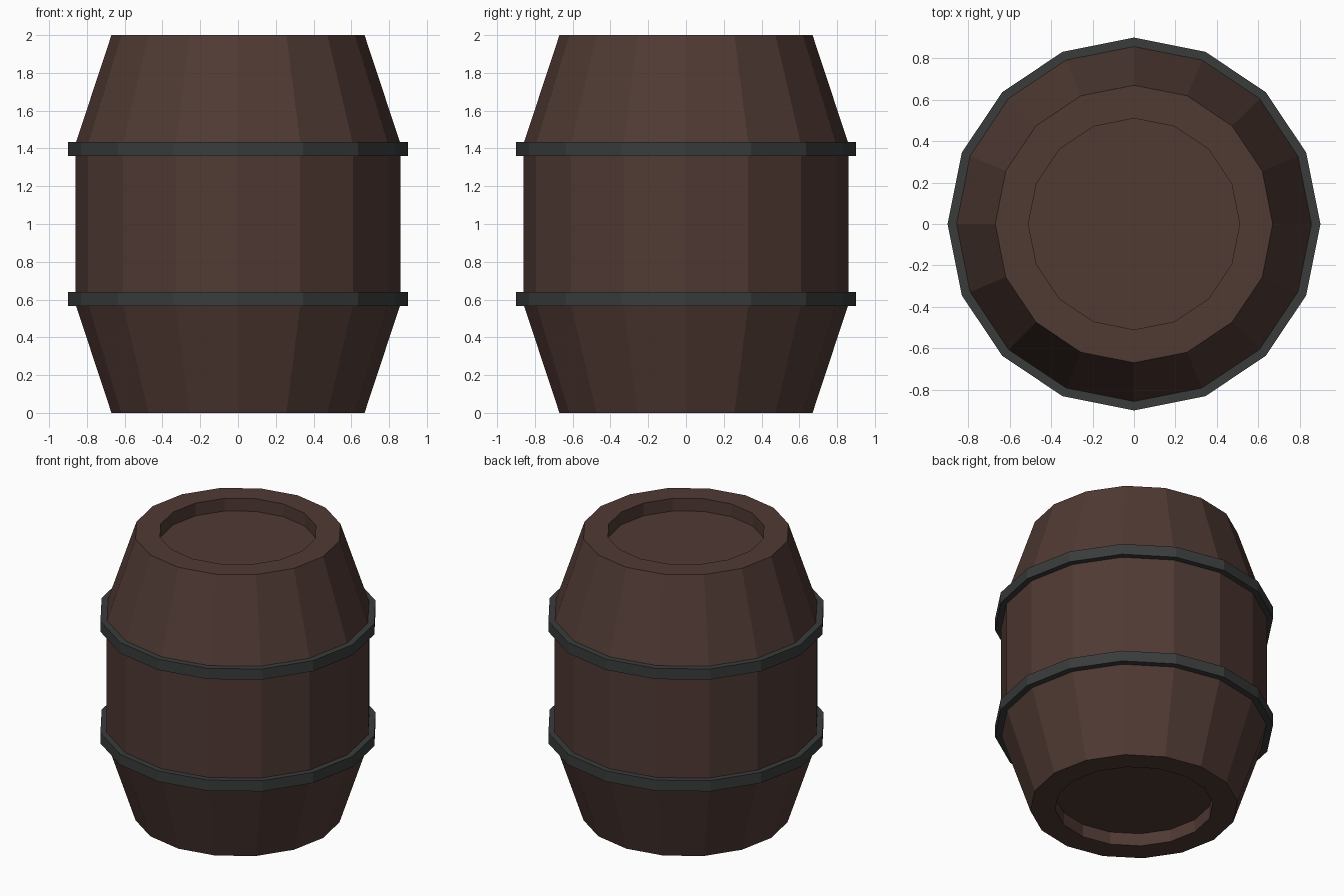
import bpy, bmesh, math

if "Cube" in bpy.data.objects:
    bpy.data.objects.remove(bpy.data.objects["Cube"])

SIDES = 16


def material(name, rgb):
    m = bpy.data.materials.new(name)
    m.diffuse_color = (*rgb, 1)
    m.use_nodes = True
    m.node_tree.nodes["Principled BSDF"].inputs["Base Color"].default_value = m.diffuse_color
    return m


def lathe(name, profile, mat, closed=False):
    """Revolve (radius, z) points, listed bottom to top on the outside."""
    bm = bmesh.new()
    rings = []
    for r, z in profile:
        rings.append([bm.verts.new((r * math.cos(2 * math.pi * i / SIDES),
                                    r * math.sin(2 * math.pi * i / SIDES), z))
                      for i in range(SIDES)])
    pairs = list(zip(rings, rings[1:]))
    if closed:
        pairs.append((rings[-1], rings[0]))
    else:
        bm.faces.new(rings[0][::-1])
        bm.faces.new(rings[-1])
    for a, b in pairs:
        for i in range(SIDES):
            j = (i + 1) % SIDES
            bm.faces.new((a[i], a[j], b[j], b[i]))
    bmesh.ops.recalc_face_normals(bm, faces=bm.faces)
    mesh = bpy.data.meshes.new(name)
    bm.to_mesh(mesh)
    bm.free()
    mesh.materials.append(mat)
    obj = bpy.data.objects.new(name, mesh)
    bpy.context.collection.objects.link(obj)
    return obj


wood = material("dark_wood", (0.08, 0.042, 0.034))
iron = material("dark_iron", (0.042, 0.045, 0.045))

# Barrel body with a recessed lid at both ends
lower = [(0.51, 0.09), (0.51, 0.0), (0.67, 0.0), (0.86, 0.575)]
upper = [(r, 2 - z) for r, z in reversed(lower)]
lathe("barrel_body", lower + upper, wood)

# Two iron hoops
for name, z in (("lower_hoop", 0.603), ("upper_hoop", 1.397)):
    lathe(name, [(0.855, z - 0.038), (0.9, z - 0.038),
                 (0.9, z + 0.038), (0.855, z + 0.038)], iron, closed=True)
